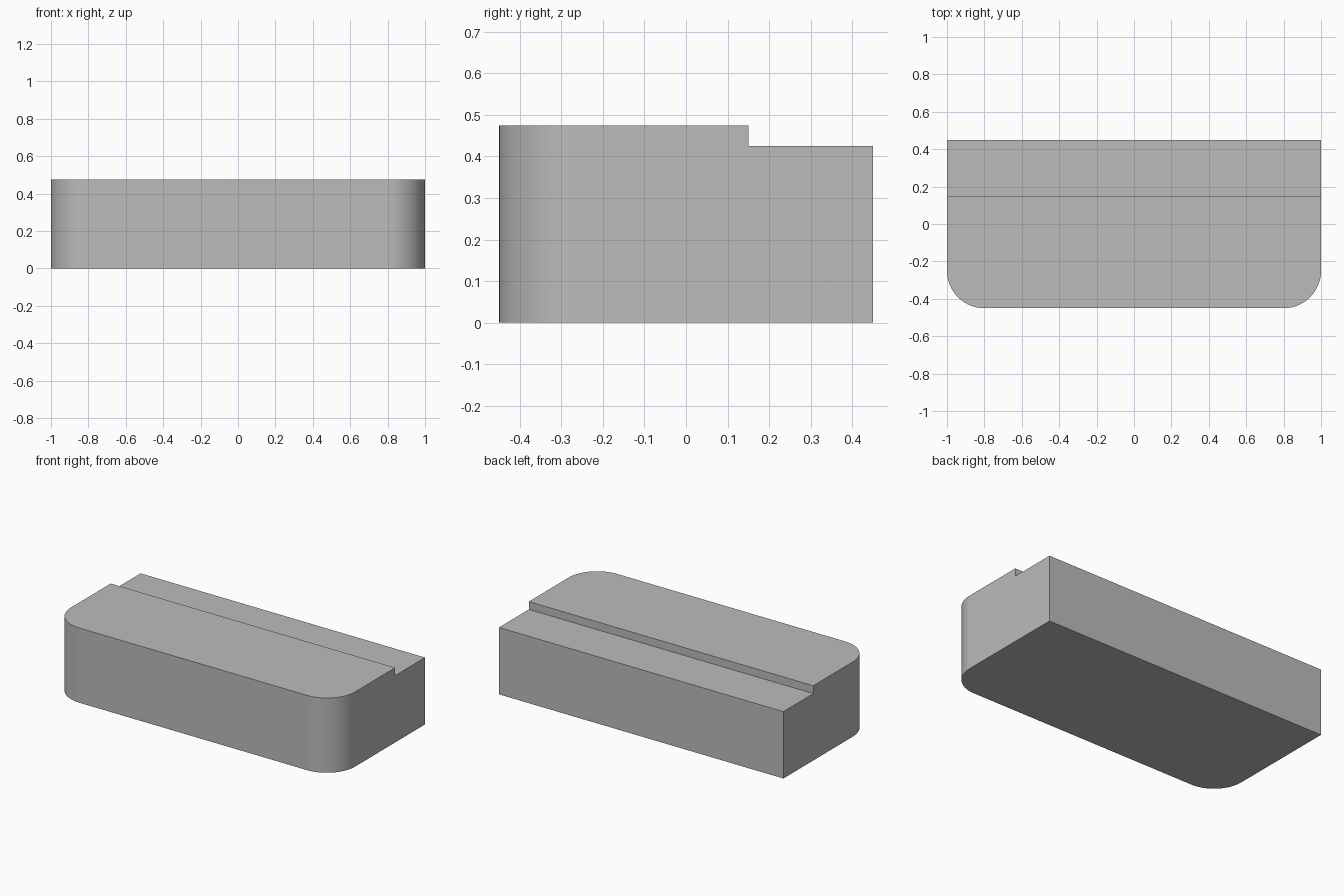
import bpy
import bmesh

old = bpy.data.objects.get("Cube")
if old:
    bpy.data.objects.remove(old, do_unlink=True)

# Single flat grey
grey = bpy.data.materials.new("plain_grey")
grey.use_nodes = True
colour = (0.5, 0.5, 0.5, 1)
grey.diffuse_color = colour
grey.node_tree.nodes["Principled BSDF"].inputs["Base Color"].default_value = colour

# Side profile (y, z) with the lowered ledge along the back
HALF_WIDTH, FRONT, BACK, STEP = 1.0, -0.45, 0.45, 0.15
TOP, LEDGE, RADIUS = 0.475, 0.425, 0.2
profile = [(FRONT, 0), (BACK, 0), (BACK, LEDGE), (STEP, LEDGE), (STEP, TOP), (FRONT, TOP)]

# Extrude the profile across the full width
bm = bmesh.new()
end = bm.faces.new([bm.verts.new((-HALF_WIDTH, y, z)) for y, z in profile])
swept = bmesh.ops.extrude_face_region(bm, geom=[end])["geom"]
bmesh.ops.translate(bm, vec=(2 * HALF_WIDTH, 0, 0),
                    verts=[g for g in swept if isinstance(g, bmesh.types.BMVert)])

# Round the two upright front corners
corners = [e for e in bm.edges
           if all(abs(v.co.y - FRONT) < 1e-4 for v in e.verts)
           and abs(e.verts[0].co.x - e.verts[1].co.x) < 1e-4]
bmesh.ops.bevel(bm, geom=corners, offset=RADIUS, offset_type='OFFSET',
                segments=24, profile=0.5, affect='EDGES')
bmesh.ops.recalc_face_normals(bm, faces=bm.faces)

mesh = bpy.data.meshes.new("stepped_block")
bm.to_mesh(mesh)
bm.free()
mesh.materials.append(grey)
block = bpy.data.objects.new("stepped_block", mesh)
bpy.context.collection.objects.link(block)

# Smooth corners, crisp edges
bpy.context.view_layer.objects.active = block
block.select_set(True)
bpy.ops.object.shade_smooth_by_angle(angle=0.5)
